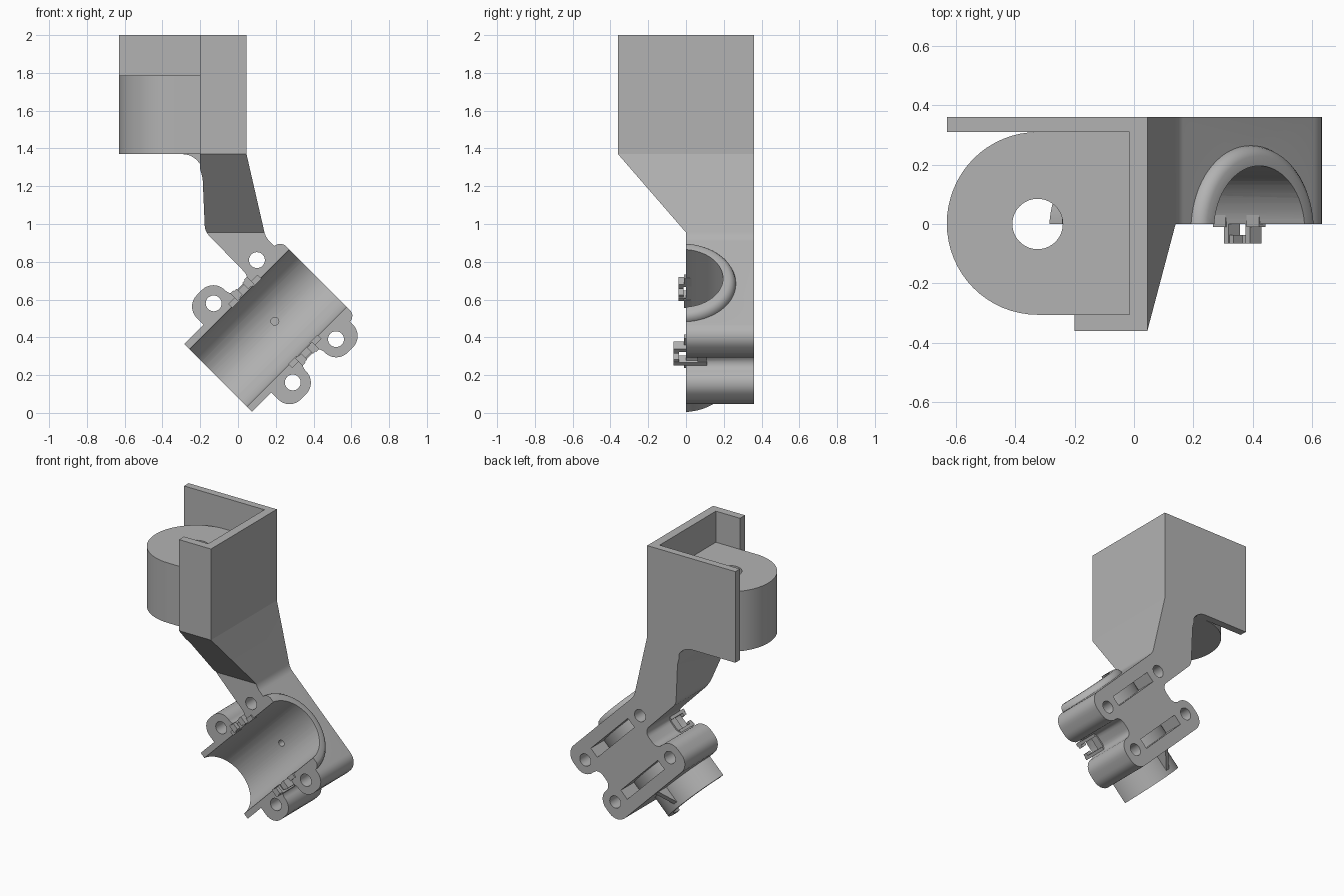
import bpy, bmesh
from math import radians, sin, cos, pi
from mathutils import Matrix, Vector

if "Cube" in bpy.data.objects:
    bpy.data.objects.remove(bpy.data.objects["Cube"])

grey = bpy.data.materials.new("plain_grey")
grey.use_nodes = True
GREY = (0.45, 0.45, 0.45, 1)
grey.diffuse_color = GREY
grey.node_tree.nodes["Principled BSDF"].inputs["Base Color"].default_value = GREY

# Clamp frame: local x runs along the trough, y is depth, z runs across it
CLAMP = Matrix.Translation((0.195, 0, 0.485)) @ Matrix.Rotation(radians(-45), 4, 'Y')
WORLD = Matrix.Identity(4)
AXIS_Y = -0.02


def clamp_xz(u, v, r=0):
    p = CLAMP @ Vector((u, 0, v))
    return (p.x, p.z, r)


def finish(name, bm, matrix=WORLD):
    bmesh.ops.remove_doubles(bm, verts=bm.verts, dist=1e-5)
    bmesh.ops.recalc_face_normals(bm, faces=bm.faces)
    bm.transform(matrix)
    mesh = bpy.data.meshes.new(name)
    bm.to_mesh(mesh)
    bm.free()
    mesh.materials.append(grey)
    obj = bpy.data.objects.new(name, mesh)
    bpy.context.collection.objects.link(obj)
    return obj


def rounded(points, steps=8):
    """Replace each corner (a, b, radius) by an arc of that radius."""
    out = []
    for i, (a, b, r) in enumerate(points):
        p = Vector((a, b))
        if r == 0:
            out.append(p)
            continue
        d0 = (Vector(points[i - 1][:2]) - p).normalized()
        d1 = (Vector(points[(i + 1) % len(points)][:2]) - p).normalized()
        half = d0.angle(d1) / 2
        centre = p + (d0 + d1).normalized() * (r / sin(half))
        reach = r * cos(half) / sin(half)
        s, e = p + d0 * reach - centre, p + d1 * reach - centre
        total = s.angle(e)
        for k in range(steps + 1):
            t = k / steps
            out.append(centre + (s * sin((1 - t) * total) + e * sin(t * total)) / sin(total))
    return out


def prism(name, points, axis, lo, hi, matrix=WORLD):
    place = {'x': lambda a, b: (lo, a, b), 'y': lambda a, b: (a, lo, b),
             'z': lambda a, b: (a, b, lo)}[axis]
    bm = bmesh.new()
    face = bm.faces.new([bm.verts.new(place(p[0], p[1])) for p in points])
    new = bmesh.ops.extrude_face_region(bm, geom=[face])["geom"]
    shift = Vector([hi - lo if axis == c else 0 for c in "xyz"])
    bmesh.ops.translate(bm, vec=shift, verts=[v for v in new if isinstance(v, bmesh.types.BMVert)])
    return finish(name, bm, matrix)


def box(name, x, y, z, matrix=WORLD):
    return prism(name, [(x[0], z[0]), (x[1], z[0]), (x[1], z[1]), (x[0], z[1])], 'y', *y, matrix)


def disc(a, b, r, n=32):
    return [(a + r * cos(2 * pi * i / n), b + r * sin(2 * pi * i / n)) for i in range(n)]


def lathe(name, profile, closed=False):
    """Revolve (along, radius) points about the trough axis."""
    bm = bmesh.new()
    vs = [bm.verts.new((u, AXIS_Y + r, 0)) for u, r in profile]
    es = [bm.edges.new(pair) for pair in zip(vs, vs[1:])]
    if closed:
        es.append(bm.edges.new((vs[-1], vs[0])))
    bmesh.ops.spin(bm, geom=vs + es, cent=(0, AXIS_Y, 0), axis=(1, 0, 0),
                   angle=2 * pi, steps=72)
    return finish(name, bm, CLAMP)


def combine(obj, tool, op):
    mod = obj.modifiers.new(op, 'BOOLEAN')
    mod.operation, mod.solver, mod.object = op, 'EXACT', tool
    bpy.context.view_layer.objects.active = obj
    bpy.ops.object.modifier_apply(modifier=mod.name)
    bpy.data.objects.remove(tool)


# Neck and clamp base share one front outline
outline = [(-0.2, 1.37, 0), (0.045, 1.37, 0), (0.146, 0.93, 0.1)]
for side in (-1, 1):
    lug = [clamp_xz(0.28, -0.39, 0.085), clamp_xz(0.07, -0.39, 0.085),
           clamp_xz(0.07, -0.25, 0.05), clamp_xz(-0.07, -0.25, 0.05),
           clamp_xz(-0.07, -0.39, 0.085), clamp_xz(-0.28, -0.39, 0.085)]
    if side == 1:
        lug = [clamp_xz(-0.28, 0.39, 0.085), clamp_xz(-0.07, 0.39, 0.085),
               clamp_xz(-0.07, 0.25, 0.05), clamp_xz(0.07, 0.25, 0.05)]
    outline += lug
outline += [(-0.175, 0.961, 0.08), (-0.187, 1.24, 0), (-0.2, 1.29, 0)]
base = prism("neck_and_clamp_base", rounded(outline), 'y', -0.5, 0.36)
side_view = [(0.5, 0), (0.5, 1.5), (-0.36, 1.5), (-0.36, 1.37), (0, 0.955), (0, 0)]
combine(base, prism("side_shape", side_view, 'x', -1, 1), 'INTERSECT')

# Half-round trough with a rounded collar on the upper end
shell = lathe("trough", [(-0.425, 0), (-0.425, 0.255), (0.25, 0.255), (0.25, 0.285),
                         (0.285, 0.284), (0.302, 0.278), (0.315, 0.266),
                         (0.322, 0.25), (0.322, 0)])
combine(shell, box("half", (-1, 1), (0, 1), (-1, 1), CLAMP), 'INTERSECT')
combine(base, shell, 'UNION')
combine(base, lathe("bore", [(-0.6, 0), (-0.6, 0.216), (0.6, 0.216), (0.6, 0)]), 'DIFFERENCE')

# Bolt holes, strap slots in the back and a small pin hole
for u in (-0.162, 0.162):
    for v in (-0.296, 0.296):
        combine(base, prism("bolt", disc(u, v, 0.042), 'y', -0.2, 0.6, CLAMP), 'DIFFERENCE')
    slot = lathe("slot", [(u - 0.035, 0.31), (u + 0.035, 0.31),
                          (u + 0.035, 0.43), (u - 0.035, 0.43)], True)
    combine(slot, box("slot_limit", (-1, 1), (0.1, 1), (-0.2, 0.2), CLAMP), 'INTERSECT')
    combine(base, slot, 'DIFFERENCE')
combine(base, prism("pin", disc(0, 0, 0.021, 16), 'y', 0.1, 0.26, CLAMP), 'DIFFERENCE')

# Rib under the free end of the trough
prism("trough_rib", [(-0.4, 0.23), (-0.27, 0.23), (-0.27, 0.33)], 'z', -0.015, 0.015, CLAMP)

# Upper holder: three walls around a round-ended block
wall = [(-0.63, 2, 0), (0.045, 2, 0), (0.045, 1.25, 0), (-0.185, 1.25, 0),
        (-0.185, 1.37, 0.11), (-0.63, 1.37, 0)]
prism("back_wall", rounded(wall), 'y', 0.31, 0.36)
box("right_wall", (-0.015, 0.045), (-0.36, 0.36), (1.37, 2))
box("front_wall", (-0.2, 0.045), (-0.36, -0.305), (1.37, 2))
arc = [(-0.325 + 0.306 * cos(a), 0.002 + 0.308 * sin(a))
       for a in [pi / 2 + pi * i / 32 for i in range(33)]]
block = prism("round_block", [(-0.01, -0.306), (-0.01, 0.31)] + arc, 'z', 1.37, 1.785)
combine(block, prism("block_hole", disc(-0.325, 0, 0.085, 40), 'z', 1, 2), 'DIFFERENCE')

# Snap clips in the gaps on both sides of the trough
for side, label, tip in ((-1, "lower", -0.065), (1, "upper", -0.04)):
    def across(a, b):
        return sorted((side * a, side * b))
    for s in (-1, 1):
        def along(a, b):
            return sorted((s * a, s * b))
        end = "a" if s < 0 else "b"
        box(f"{label}_clip_prong_{end}", along(0.04, 0.062), (tip, 0.11), across(0.215, 0.27), CLAMP)
        box(f"{label}_clip_hook_{end}", along(0.022, 0.05), (tip, tip + 0.028), across(0.22, 0.265), CLAMP)
        box(f"{label}_clip_foot_{end}", along(0.05, 0.11), (-0.01, 0.05), across(0.21, 0.24), CLAMP)
    box(f"{label}_clip_bridge", (-0.06, 0.06), (0.06, 0.11), across(0.215, 0.26), CLAMP)

# Smooth the curves, keep the edges crisp
for obj in bpy.context.scene.objects:
    if obj.type == 'MESH':
        bpy.ops.object.select_all(action='DESELECT')
        obj.select_set(True)
        bpy.context.view_layer.objects.active = obj
        bpy.ops.object.shade_smooth_by_angle(angle=radians(30))
